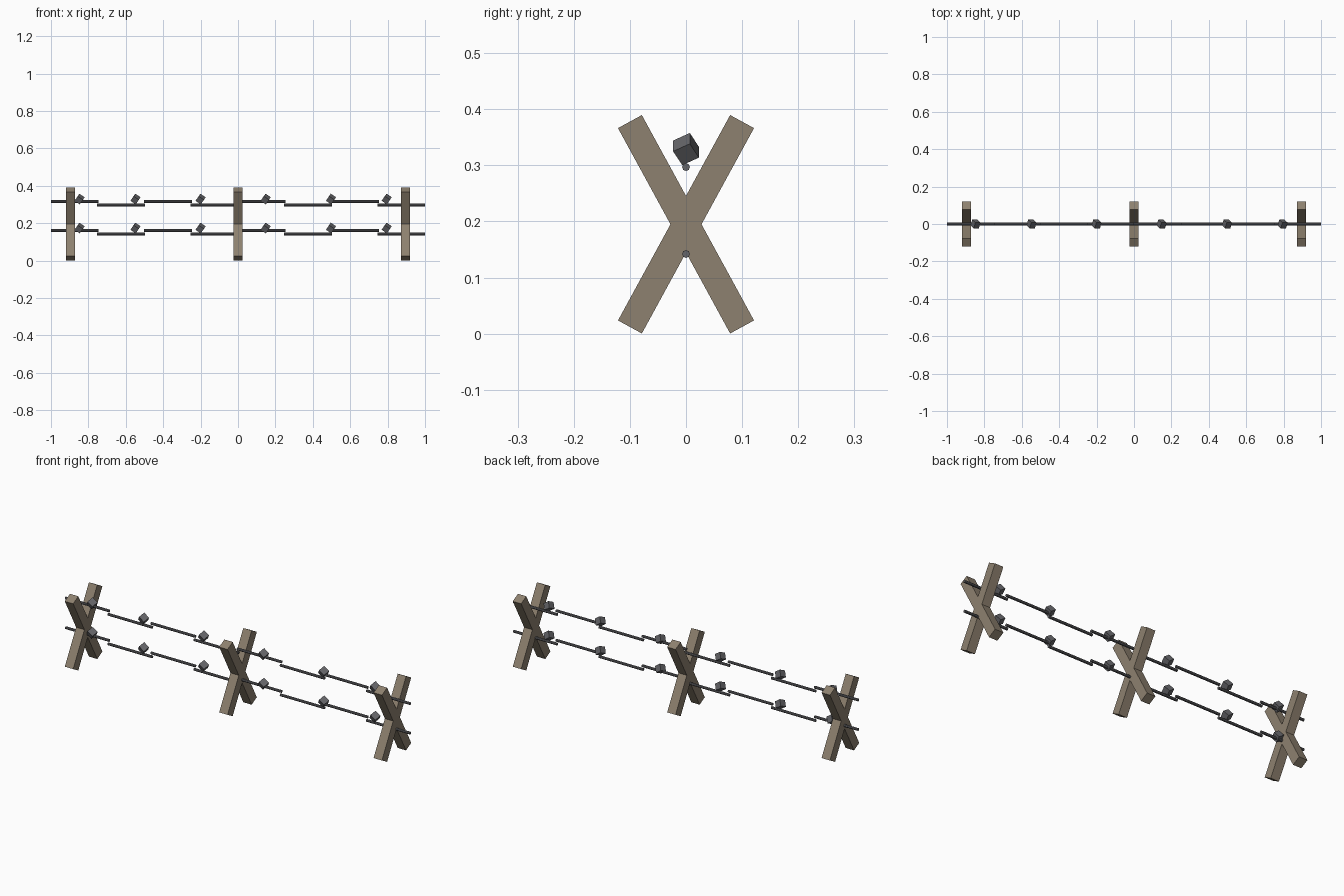
import bpy
import math

cube = bpy.data.objects.get("Cube")
if cube:
    bpy.data.objects.remove(cube, do_unlink=True)


def make_material(name, color):
    mat = bpy.data.materials.new(name)
    mat.use_nodes = True
    mat.diffuse_color = color
    mat.node_tree.nodes["Principled BSDF"].inputs["Base Color"].default_value = color
    return mat


wood = make_material("weathered wood", (0.27, 0.22, 0.16, 1))
steel = make_material("dark steel", (0.13, 0.13, 0.14, 1))


def finish(name, mat):
    obj = bpy.context.object
    obj.name = name
    obj.data.materials.append(mat)
    return obj


def box(name, mat, location, size, rotation):
    bpy.ops.mesh.primitive_cube_add(size=1, location=location, rotation=rotation)
    obj = finish(name, mat)
    obj.scale = size
    return obj


def rod(name, x, z, length):
    bpy.ops.mesh.primitive_cylinder_add(
        vertices=8, radius=0.007, depth=length, location=(x, 0, z),
        rotation=(0, math.pi / 2, 0))
    return finish(name, steel)


# Crossed timber posts
for x in (-0.896, 0, 0.896):
    for side in (-1, 1):
        box("post_beam", wood, (x, 0, 0.195), (0.0485, 0.0485, 0.417),
            (side * 0.5, 0, 0))

# Two wire strands of stepped rods, with tilted barbs
SEGMENTS = 8
PITCH = 0.25
OVERLAP = 0.007
for strand, low in (("lower", 0.142), ("upper", 0.297)):
    for i in range(SEGMENTS):
        start = max(-1, -1 + i * PITCH - OVERLAP / 2)
        end = min(1, -1 + (i + 1) * PITCH + OVERLAP / 2)
        z = low + (0.019 if i % 2 == 0 else 0)
        rod(strand + "_wire", (start + end) / 2, z, end - start)
    for x in (-0.847, -0.548, -0.2, 0.148, 0.497, 0.795):
        box(strand + "_barb", steel, (x, 0, low + 0.032), (0.034,) * 3,
            (0.5, 0.6, 0))
